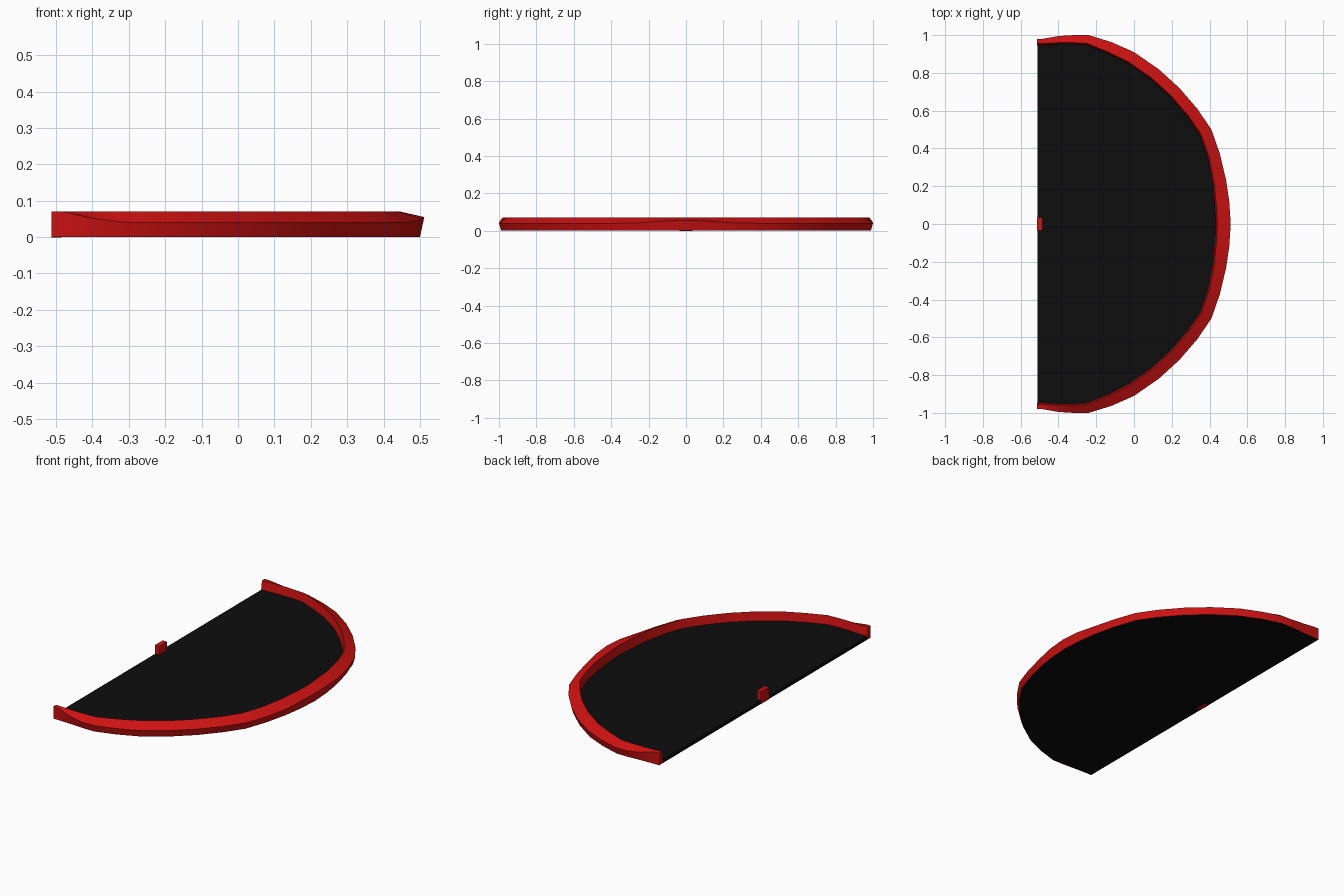
import bpy
import bmesh
from mathutils import Vector

cube = bpy.data.objects.get("Cube")
if cube:
    bpy.data.objects.remove(cube, do_unlink=True)


def make_material(name, colour):
    mat = bpy.data.materials.new(name)
    mat.use_nodes = True
    mat.diffuse_color = colour
    mat.node_tree.nodes["Principled BSDF"].inputs["Base Color"].default_value = colour
    return mat


red = make_material("red", (0.62, 0.006, 0.006, 1))
black = make_material("black", (0.004, 0.004, 0.004, 1))


def finish(name, bm, mat, smooth=False):
    bmesh.ops.recalc_face_normals(bm, faces=bm.faces)
    mesh = bpy.data.meshes.new(name)
    bm.to_mesh(mesh)
    bm.free()
    mesh.materials.append(mat)
    obj = bpy.data.objects.new(name, mesh)
    bpy.context.collection.objects.link(obj)
    if smooth:
        bpy.ops.object.select_all(action="DESELECT")
        obj.select_set(True)
        bpy.context.view_layer.objects.active = obj
        bpy.ops.object.shade_smooth_by_angle(angle=0.4)
    return obj


BACK = -0.513   # straight cut edge
TOP = 0.071     # ridge height
FLOOR = 0.02

# Half outline of the rim: x, y, height of outer edge, width of sloped top
half = [
    (BACK, 0.98, TOP, 0.025), (-0.485, 0.98, TOP, 0.025),
    (-0.4, 0.995, 0.052, 0.035), (-0.32, 1, 0.041, 0.04),
    (-0.24, 1, 0.04, 0.045), (-0.12, 0.963, 0.04, 0.055),
    (0, 0.91, 0.04, 0.06), (0.13, 0.82, 0.04, 0.06),
    (0.24, 0.72, 0.04, 0.06), (0.335, 0.61, 0.04, 0.06),
    (0.41, 0.5, 0.04, 0.06), (0.455, 0.37, 0.04, 0.06),
    (0.488, 0.23, 0.043, 0.065), (0.504, 0.12, 0.052, 0.07),
    (0.512, 0, 0.055, 0.07),
]
path = half + [(x, -y, z, w) for x, y, z, w in reversed(half[:-1])]

# Cross-section at every station: bottom, outer edge, ridge, inner foot
sections = []
for i, (x, y, z, w) in enumerate(path):
    here = Vector((x, y, 0))
    before, after = path[max(i - 1, 0)], path[min(i + 1, len(path) - 1)]
    normal = Vector((before[1] - after[1], after[0] - before[0], 0)).normalized()
    if x < -0.48:
        normal = Vector((0, 1 if y > 0 else -1, 0))
    lean = 0.012 if z < TOP else 0
    ridge = here - normal * w
    foot = ridge - normal * 0.01
    up = Vector((0, 0, 1))
    sections.append([here - normal * lean, here + up * z, ridge + up * TOP, foot + up * 0.005])

# Raised rim
bm = bmesh.new()
rings = [[bm.verts.new(p) for p in s] for s in sections]
for a, b in zip(rings, rings[1:]):
    for j in range(3):
        corners = [a[j], a[j + 1], b[j + 1], b[j]]
        bm.faces.new(corners)
bm.faces.new(rings[0])
bm.faces.new(rings[-1])
# welds the coincident outer edge and ridge line where the top is flat
bmesh.ops.remove_doubles(bm, verts=bm.verts, dist=0.0001)
finish("rim", bm, red, smooth=True)

# Floor plate, tucked just inside the rim
bm = bmesh.new()
outline = [s[0] * 0.998 for s in sections]
base = bm.faces.new([bm.verts.new(p) for p in outline])
extruded = bmesh.ops.extrude_face_region(bm, geom=[base])
for v in extruded["geom"]:
    if isinstance(v, bmesh.types.BMVert):
        v.co.z = FLOOR
        v.co.y *= 0.985
        v.co.x -= 0.015 if v.co.x > 0 else 0
if base.is_valid is False or len([f for f in bm.faces if len(f.verts) > 4]) < 2:
    bm.faces.new([v for v in bm.verts if v.co.z == 0])
finish("floor", bm, black)

# Small block in the middle of the straight edge
bm = bmesh.new()
bmesh.ops.create_cube(bm, size=1)
for v in bm.verts:
    v.co.x = BACK + (0.028 if v.co.x > 0 else 0)
    v.co.y *= 0.07
    v.co.z = TOP if v.co.z > 0 else -0.0005
finish("centre_block", bm, red)
